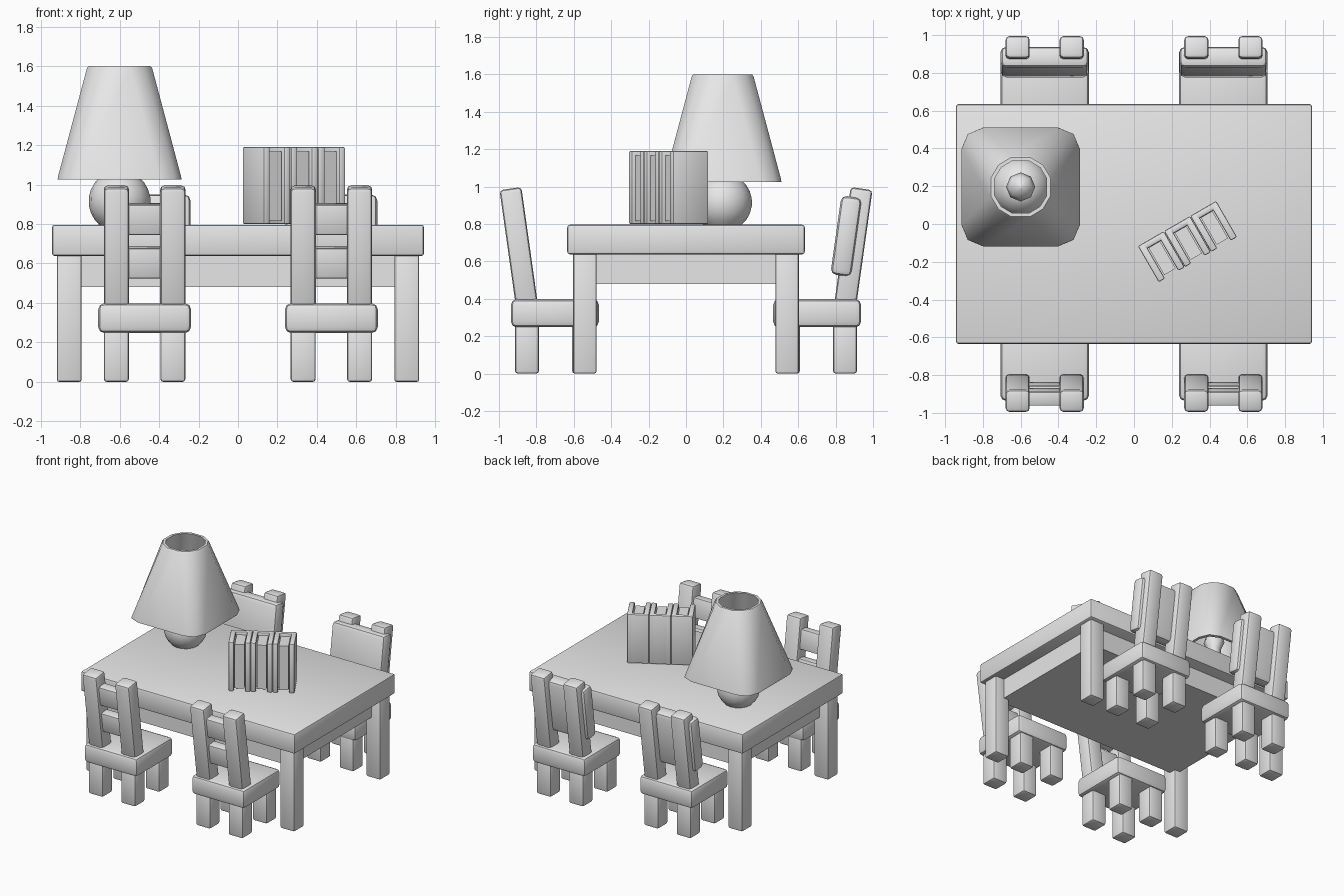
import bpy, bmesh, math
from mathutils import Matrix, Vector

cube = bpy.data.objects.get("Cube")
if cube:
    bpy.data.objects.remove(cube, do_unlink=True)

grey = bpy.data.materials.new("plain_grey")
grey.use_nodes = True
grey.diffuse_color = (0.8, 0.8, 0.8, 1)
grey.node_tree.nodes["Principled BSDF"].inputs["Base Color"].default_value = (0.8, 0.8, 0.8, 1)


def finish(name, bm, bevel=0.0, angle=35):
    """Turn a bmesh into a smooth-shaded object with a rounded edge."""
    bmesh.ops.recalc_face_normals(bm, faces=bm.faces)
    mesh = bpy.data.meshes.new(name)
    bm.to_mesh(mesh)
    bm.free()
    mesh.materials.append(grey)
    obj = bpy.data.objects.new(name, mesh)
    bpy.context.collection.objects.link(obj)
    bpy.ops.object.select_all(action='DESELECT')
    bpy.context.view_layer.objects.active = obj
    obj.select_set(True)
    if bevel:
        mod = obj.modifiers.new("rounded_edges", 'BEVEL')
        mod.width, mod.segments = bevel, 2
        bpy.ops.object.modifier_apply(modifier=mod.name)
    bpy.ops.object.shade_smooth_by_angle(angle=math.radians(angle))
    return obj


def box(name, centre, size, bevel=0.015, tilt=0, turn=0):
    bm = bmesh.new()
    bmesh.ops.create_cube(bm, size=1)
    place = (Matrix.Translation(centre) @ Matrix.Rotation(math.radians(turn), 4, 'Z')
             @ Matrix.Rotation(math.radians(tilt), 4, 'X') @ Matrix.Diagonal((*size, 1)))
    bm.transform(place)
    return finish(name, bm, bevel)


def loft(name, rings, closed=False, cap=False, angle=35):
    """Skin a stack of point loops."""
    bm = bmesh.new()
    loops = [[bm.verts.new(p) for p in ring] for ring in rings]
    pairs = list(zip(loops, loops[1:]))
    if closed:
        pairs.append((loops[-1], loops[0]))
    for a, b in pairs:
        for i in range(len(a)):
            j = (i + 1) % len(a)
            bm.faces.new((a[i], a[j], b[j], b[i]))
    if cap:
        bm.faces.new(loops[0])
        bm.faces.new(loops[-1])
    return finish(name, bm, 0, angle)


# Table
box("table_top", (0, 0, 0.717), (1.885, 1.27, 0.158), 0.014)
box("table_apron", (0, 0, 0.565), (1.68, 1.07, 0.17), 0)
for sx in (-1, 1):
    for sy in (-1, 1):
        box("table_leg", (sx * 0.855, sy * 0.541, 0.325), (0.125, 0.125, 0.65), 0.012)

# Chairs: slatted backs at the front, padded backs behind
for cx in (-0.473, 0.473):
    for side in (-1, 1):
        lean = -8 * side
        box("chair_seat", (cx, side * 0.701, 0.323), (0.47, 0.47, 0.15), 0.03)
        for dx in (-0.143, 0.143):
            for y in (0.545, 0.85):
                box("chair_leg", (cx + dx, side * y, 0.14), (0.127, 0.128, 0.28), 0.015)
            box("chair_post", (cx + dx, side * 0.893, 0.665), (0.128, 0.118, 0.655), 0.02, lean)
        if side < 0:
            for y, z in ((0.915, 0.825), (0.883, 0.605)):
                box("chair_slat", (cx, -y, z), (0.22, 0.075, 0.155), 0.01, lean)
        else:
            box("chair_back_pad", (cx, 0.857, 0.735), (0.465, 0.112, 0.425), 0.03, lean)

# Lamp
LX, LY = -0.6, 0.196


def shade_ring(half, flat, corner, z):
    """Twelve-sided loop: a square with rounded corners."""
    quarter = [(half, -flat), (half, flat), (corner, corner)]
    points = []
    for k in range(4):
        turn = Matrix.Rotation(k * math.pi / 2, 3, 'Z')
        points += [turn @ Vector((x, y, z)) + Vector((LX, LY, 0)) for x, y in quarter]
    return points


loft("lamp_shade", [
    shade_ring(0.314, 0.2, 0.28, 1.025), shade_ring(0.312, 0.2, 0.278, 1.04),
    shade_ring(0.165, 0.055, 0.122, 1.59), shade_ring(0.157, 0.05, 0.117, 1.6),
    shade_ring(0.138, 0.045, 0.103, 1.6), shade_ring(0.292, 0.185, 0.26, 1.025)],
    closed=True, angle=50)


def circle(radius, z, sides):
    return [(LX + radius * math.cos(2 * math.pi * i / sides),
             LY + radius * math.sin(2 * math.pi * i / sides), z) for i in range(sides)]


profile = [(math.radians(a), 0.157) for a in range(-52, 69, 15)]
loft("lamp_base", [circle(r * math.cos(a), 0.915 + r * math.sin(a), 16) for a, r in profile],
     cap=True)
loft("lamp_bulb", [circle(r, z, 8) for r, z in
                   ((0.05, 1.04), (0.05, 1.12), (0.077, 1.18), (0.06, 1.23), (0.01, 1.26))],
     cap=True, angle=50)

# Books in a slanted row, spines to the rear
row = Matrix.Translation((0.283, -0.093, 0)) @ Matrix.Rotation(math.radians(30), 4, 'Z')
for i in (-1, 0, 1):
    along = i * 0.16
    for s in (-1, 1):
        box("book_cover", row @ Vector((along + s * 0.06, 0, 0.995)),
            (0.038, 0.22, 0.39), 0.008, turn=30)
    box("book_spine", row @ Vector((along, 0.092, 0.995)), (0.157, 0.036, 0.39), 0.01, turn=30)
    box("book_pages", row @ Vector((along, -0.007, 0.992)), (0.07, 0.17, 0.35), 0, turn=30)
